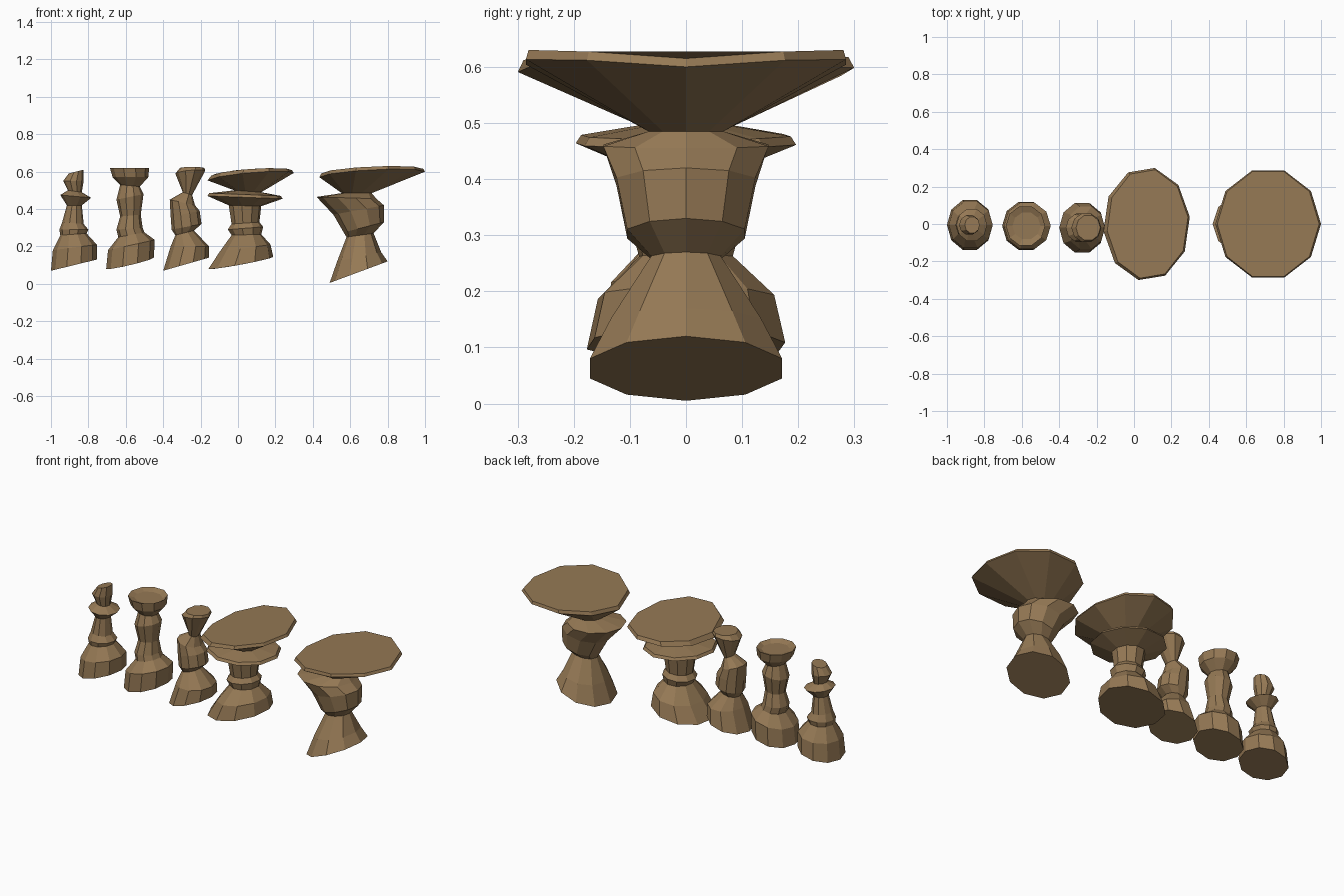
import bpy, bmesh, math

SIDES = 10
wood = bpy.data.materials.new("carved_wood")
wood.diffuse_color = (0.30, 0.19, 0.09, 1)


def turned_piece(name, rings, y=0.0, phase=0.0):
    """Loft leaning rings: (left x, left z, right x, right z, y radius, bow)."""
    bm = bmesh.new()
    loops = []
    for xl, zl, xr, zr, ry, bow in rings:
        loop = []
        for i in range(SIDES):
            a = 2 * math.pi * i / SIDES + phase
            c, s = math.cos(a), math.sin(a)
            loop.append(bm.verts.new(((xl + xr) / 2 + c * (xr - xl) / 2,
                                      y + s * ry,
                                      (zl + zr) / 2 + c * (zr - zl) / 2 + bow * abs(s))))
        loops.append(loop)
    for low, high in zip(loops, loops[1:]):
        for i in range(SIDES):
            j = (i + 1) % SIDES
            bm.faces.new((low[i], low[j], high[j], high[i]))
    bm.faces.new(loops[0][::-1])
    bm.faces.new(loops[-1])
    bmesh.ops.recalc_face_normals(bm, faces=bm.faces)
    mesh = bpy.data.meshes.new(name)
    bm.to_mesh(mesh)
    bm.free()
    mesh.materials.append(wood)
    obj = bpy.data.objects.new(name, mesh)
    bpy.context.collection.objects.link(obj)


# Small piece with collar and knob
turned_piece("knob_piece", [
    (-1.00, .07, -.755, .13, .14, 0),
    (-.99, .18, -.755, .21, .13, 0),
    (-.95, .26, -.81, .27, .075, 0),
    (-.955, .29, -.80, .29, .08, 0),
    (-.94, .33, -.825, .32, .06, 0),
    (-.915, .42, -.835, .42, .045, 0),
    (-.95, .475, -.785, .46, .09, 0),
    (-.91, .50, -.835, .49, .04, 0),
    (-.935, .55, -.825, .55, .055, 0),
    (-.905, .59, -.825, .61, .045, 0)], y=-.005)

# Piece with twisted column and hollow crown
turned_piece("crown_piece", [
    (-.705, .08, -.45, .14, .135, -.01),
    (-.695, .18, -.445, .235, .13, 0),
    (-.64, .25, -.50, .275, .08, 0),
    (-.65, .29, -.51, .30, .075, 0),
    (-.63, .36, -.52, .37, .055, 0),
    (-.65, .45, -.505, .48, .075, 0),
    (-.63, .53, -.525, .52, .055, 0),
    (-.67, .57, -.48, .57, .10, 0),
    (-.685, .62, -.475, .62, .11, 0),
    (-.65, .61, -.50, .605, .075, 0)], y=-.01)

# Leaning piece with flared top
turned_piece("leaning_piece", [
    (-.40, .07, -.155, .14, .14, 0),
    (-.36, .20, -.155, .20, .12, 0),
    (-.335, .26, -.235, .285, .06, 0),
    (-.355, .29, -.195, .32, .08, 0),
    (-.36, .36, -.205, .39, .08, 0),
    (-.365, .45, -.23, .42, .075, 0),
    (-.295, .49, -.245, .475, .04, 0),
    (-.335, .59, -.175, .605, .08, .01),
    (-.31, .62, -.18, .62, .07, .005)], y=-.02)

# Wide-topped piece with disc collar
turned_piece("double_disc_piece", [
    (-.16, .08, .19, .145, .18, -.01),
    (-.10, .17, .175, .21, .16, 0),
    (-.035, .26, .125, .265, .085, 0),
    (-.055, .29, .135, .305, .095, 0),
    (-.035, .32, .115, .33, .075, 0),
    (-.05, .42, .125, .415, .09, 0),
    (-.165, .47, .24, .455, .20, 0),
    (-.155, .485, .23, .47, .19, 0),
    (-.02, .50, .125, .49, .085, 0),
    (-.165, .55, .30, .59, .305, .025),
    (-.145, .575, .29, .605, .295, .025)], phase=math.pi / SIDES * .4)

# Wide-topped piece with bulged body
turned_piece("bowl_top_piece", [
    (.49, .005, .80, .12, .18, 0),
    (.53, .12, .765, .17, .14, 0),
    (.58, .25, .725, .27, .065, 0),
    (.565, .275, .78, .33, .11, 0),
    (.51, .37, .78, .42, .13, 0),
    (.42, .465, .74, .455, .155, 0),
    (.555, .485, .715, .485, .07, 0),
    (.435, .57, 1.0, .60, .30, .025),
    (.445, .59, .99, .615, .295, .025)])
